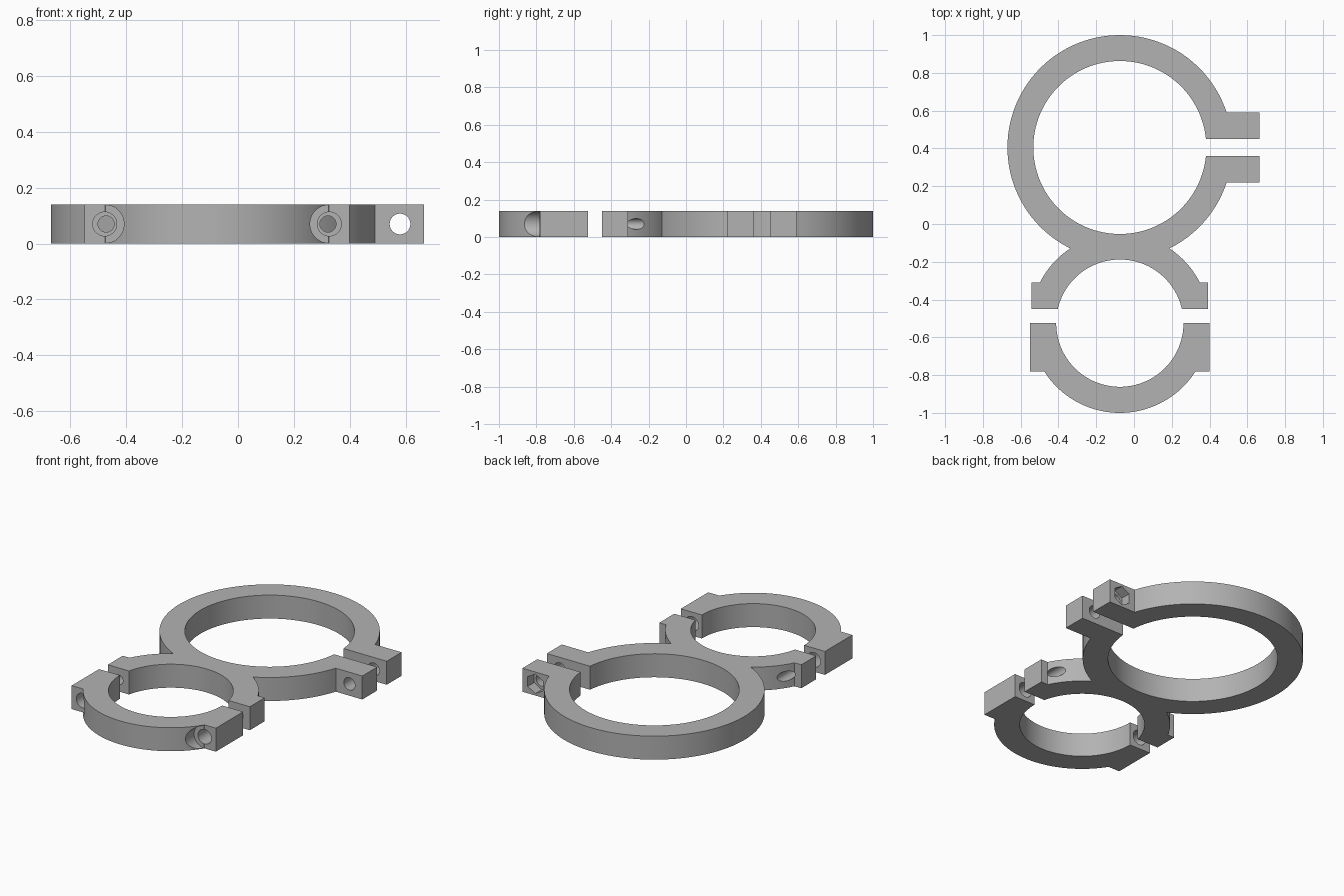
import bpy, bmesh
from math import radians, degrees, asin, atan2, cos, sin, sqrt, pi, tau
from mathutils import Matrix

cube = bpy.data.objects.get("Cube")
if cube:
    bpy.data.objects.remove(cube)

HEIGHT = 0.14
CX = -0.075                                  # shared centre line of both rings
BIG_Y, BIG_OUT, BIG_IN = 0.405, 0.595, 0.458
SMALL_Y, SMALL_OUT, SMALL_IN = -0.525, 0.475, 0.337

grey = bpy.data.materials.new("plain_grey")
grey.use_nodes = True
colour = (0.45, 0.45, 0.45, 1)
grey.diffuse_color = colour
grey.node_tree.nodes["Principled BSDF"].inputs["Base Color"].default_value = colour


def arc(cy, r, start, end):
    """Points along an arc on the centre line, angles in radians."""
    n = max(2, round(abs(end - start) / tau * 128))
    steps = [start + (end - start) * i / n for i in range(n + 1)]
    return [(CX + r * cos(a), cy + r * sin(a)) for a in steps]


def angle_at(cy, r, y):
    """Right-hand angle where the circle crosses height y."""
    return asin((y - cy) / r)


def plate(name, outline):
    """Extrude a closed outline to the common thickness."""
    bm = bmesh.new()
    face = bm.faces.new([bm.verts.new((x, y, 0)) for x, y in outline])
    up = bmesh.ops.extrude_face_region(bm, geom=[face])["geom"]
    bmesh.ops.translate(bm, vec=(0, 0, HEIGHT),
                        verts=[v for v in up if isinstance(v, bmesh.types.BMVert)])
    bmesh.ops.recalc_face_normals(bm, faces=bm.faces)
    mesh = bpy.data.meshes.new(name)
    bm.to_mesh(mesh)
    bm.free()
    mesh.materials.append(grey)
    obj = bpy.data.objects.new(name, mesh)
    bpy.context.collection.objects.link(obj)
    return obj


def bore(target, x, y0, y1, r, sides=48):
    """Cut a hole along y through the target at mid height."""
    bpy.ops.mesh.primitive_cylinder_add(
        vertices=sides, radius=r, depth=y1 - y0,
        location=(x, (y0 + y1) / 2, HEIGHT / 2), rotation=(pi / 2, 0, 0))
    cutter = bpy.context.object
    cutter.name = "hole_cutter"
    cutter.hide_render = True
    cutter.data.materials.append(grey)
    mod = target.modifiers.new("hole", 'BOOLEAN')
    mod.operation, mod.solver, mod.object = 'DIFFERENCE', 'EXACT', cutter
    bpy.context.view_layer.objects.active = target
    bpy.ops.object.modifier_apply(modifier=mod.name)
    bpy.data.objects.remove(cutter)


def mirrored(points):
    return [(2 * CX - x, y) for x, y in reversed(points)]


# Where the two outer circles meet
d = BIG_Y - SMALL_Y
a = (d * d + BIG_OUT ** 2 - SMALL_OUT ** 2) / (2 * d)
h = sqrt(BIG_OUT ** 2 - a * a)
big_join = atan2(-a, h)
small_join = atan2(d - a, h)

# Double ring body: open large ring with the upper half of the small ring
LUG_X = 0.665
neck_right = ([(0.393, -0.45), (0.393, -0.31)]
              + arc(SMALL_Y, SMALL_OUT, angle_at(SMALL_Y, SMALL_OUT, -0.31), small_join))
neck_left = mirrored(neck_right)
small_cut = angle_at(SMALL_Y, SMALL_IN, -0.45)
body = plate("double_ring_body",
             arc(BIG_Y, BIG_OUT, angle_at(BIG_Y, BIG_OUT, 0.59), pi - big_join)[:-1]
             + neck_left
             + arc(SMALL_Y, SMALL_IN, pi - small_cut, small_cut)
             + neck_right
             + arc(BIG_Y, BIG_OUT, big_join, angle_at(BIG_Y, BIG_OUT, 0.22))[1:]
             + [(LUG_X, 0.22), (LUG_X, 0.36)]
             + arc(BIG_Y, BIG_IN, tau + angle_at(BIG_Y, BIG_IN, 0.36),
                   angle_at(BIG_Y, BIG_IN, 0.45))
             + [(LUG_X, 0.45), (LUG_X, 0.59)])

# Separate clamp cap: lower half of the small ring
cap_right = (arc(SMALL_Y, SMALL_OUT, -pi / 2, angle_at(SMALL_Y, SMALL_OUT, -0.78))
             + [(0.4, -0.78), (0.4, -0.523)])
inner = angle_at(SMALL_Y, SMALL_IN, -0.523)
cap = plate("clamp_cap",
            mirrored(cap_right)[:-1] + cap_right
            + arc(SMALL_Y, SMALL_IN, inner, -pi - inner))

# Bolt hole and hexagonal nut pocket in the large lugs
bore(body, 0.58, 0.1, 0.7, 0.037)
bore(body, 0.58, 0.53, 0.7, 0.058, 6)

# Bolt holes and head clearances on both sides of the small ring
for side in (-1, 1):
    bore(body, CX + side * 0.397, -0.5, -0.2, 0.029)
    bore(cap, CX + side * 0.402, -0.9, -0.4, 0.043)
    bore(cap, CX + side * 0.402, -1.1, -0.782, 0.069)

for obj in (body, cap):
    bpy.ops.object.select_all(action='DESELECT')
    obj.select_set(True)
    bpy.context.view_layer.objects.active = obj
    bpy.ops.object.shade_smooth_by_angle(angle=radians(30))
